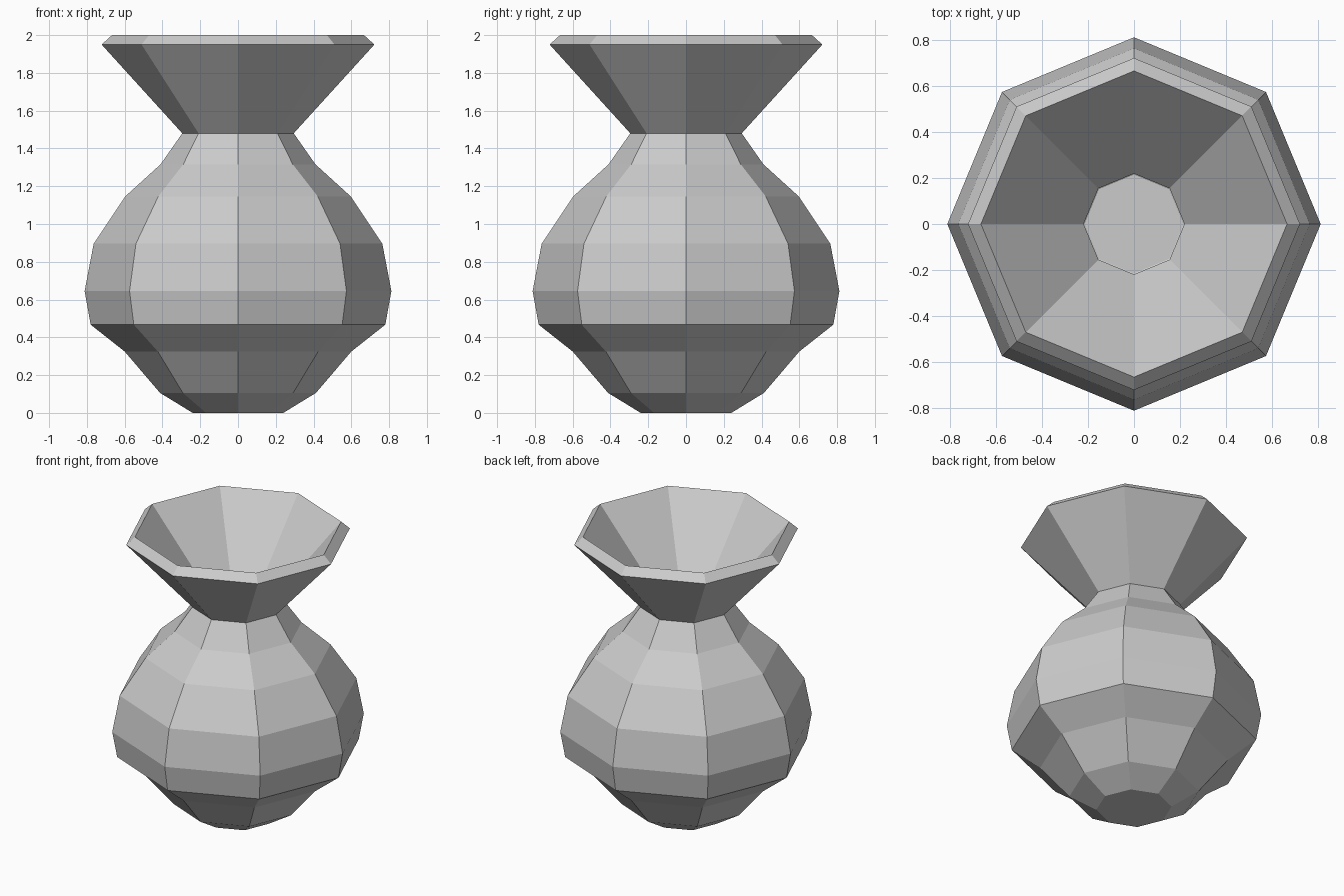
import bpy, bmesh
from math import cos, sin, tau

if "Cube" in bpy.data.objects:
    bpy.data.objects.remove(bpy.data.objects["Cube"])

SIDES = 8
# Outer profile: (radius, height) from foot to lip
PROFILE = [(0.24, 0), (0.413, 0.106), (0.60, 0.325), (0.78, 0.467),
           (0.812, 0.645), (0.764, 0.896), (0.597, 1.146), (0.41, 1.316),
           (0.295, 1.48), (0.722, 1.95)]

# Lathe the outer surface, corners on the x and y axes
bm = bmesh.new()
rings = [[bm.verts.new((r * cos(tau * i / SIDES), r * sin(tau * i / SIDES), z))
          for i in range(SIDES)] for r, z in PROFILE]
for low, high in zip(rings, rings[1:]):
    for i in range(SIDES):
        j = (i + 1) % SIDES
        bm.faces.new((low[i], low[j], high[j], high[i]))

# Closed foot
bm.faces.new(rings[0][::-1])

mesh = bpy.data.meshes.new("vase")
bm.to_mesh(mesh)
bm.free()
vase = bpy.data.objects.new("vase", mesh)
bpy.context.collection.objects.link(vase)

# Hollow wall growing inwards, with a slanted lip
wall = vase.modifiers.new("wall", 'SOLIDIFY')
wall.thickness = 0.076
wall.offset = -1
wall.use_even_offset = False
